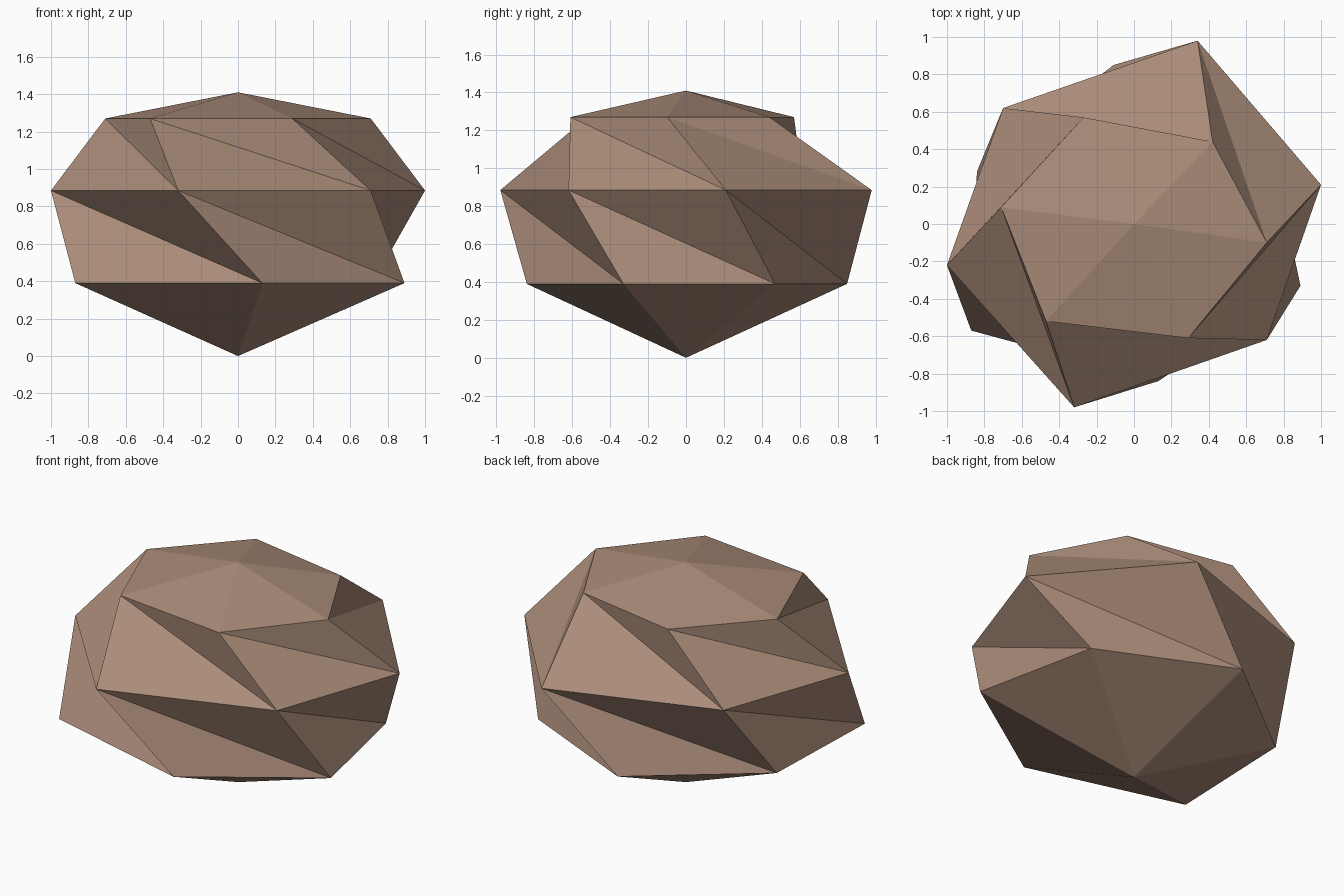
import bpy
import bmesh

if "Cube" in bpy.data.objects:
    bpy.data.objects.remove(bpy.data.objects["Cube"])

# One flat brown for the whole stone
brown = bpy.data.materials.new("stone_brown")
brown.diffuse_color = (0.40, 0.26, 0.19, 1.0)
brown.use_nodes = True
brown.node_tree.nodes["Principled BSDF"].inputs["Base Color"].default_value = brown.diffuse_color

# Uneven six-point rings, counter-clockwise, each twisted from the one above
RINGS = [
    (1.27, [(0.42, 0.44), (-0.27, 0.57), (-0.71, 0.09),
            (-0.47, -0.52), (0.29, -0.61), (0.71, -0.10)]),
    (0.885, [(0.34, 0.98), (-0.70, 0.62), (-1.00, -0.22),
             (-0.32, -0.98), (0.71, -0.62), (1.00, 0.21)]),
    (0.39, [(-0.11, 0.85), (-0.84, 0.28), (-0.87, -0.57),
            (0.13, -0.84), (0.89, -0.33), (0.72, 0.47)]),
]

bm = bmesh.new()
rings = [[bm.verts.new((x, y, z)) for x, y in pts] for z, pts in RINGS]
top = bm.verts.new((0, 0, 1.41))
bottom = bm.verts.new((0, 0, 0))


def bridge(upper, lower):
    """Twisted triangle band: each upper point reaches two lower points."""
    n = len(upper)
    for i in range(n):
        j = (i + 1) % n
        bm.faces.new((upper[i], lower[j], lower[i]))
        bm.faces.new((upper[i], upper[j], lower[j]))


# Top and bottom fans
for i in range(6):
    j = (i + 1) % 6
    bm.faces.new((top, rings[0][i], rings[0][j]))
    bm.faces.new((bottom, rings[2][j], rings[2][i]))

# Side bands
bridge(rings[0], rings[1])
bridge(rings[1], rings[2])

bmesh.ops.recalc_face_normals(bm, faces=bm.faces[:])
mesh = bpy.data.meshes.new("stone")
bm.to_mesh(mesh)
bm.free()
mesh.materials.append(brown)
stone = bpy.data.objects.new("stone", mesh)
bpy.context.collection.objects.link(stone)
